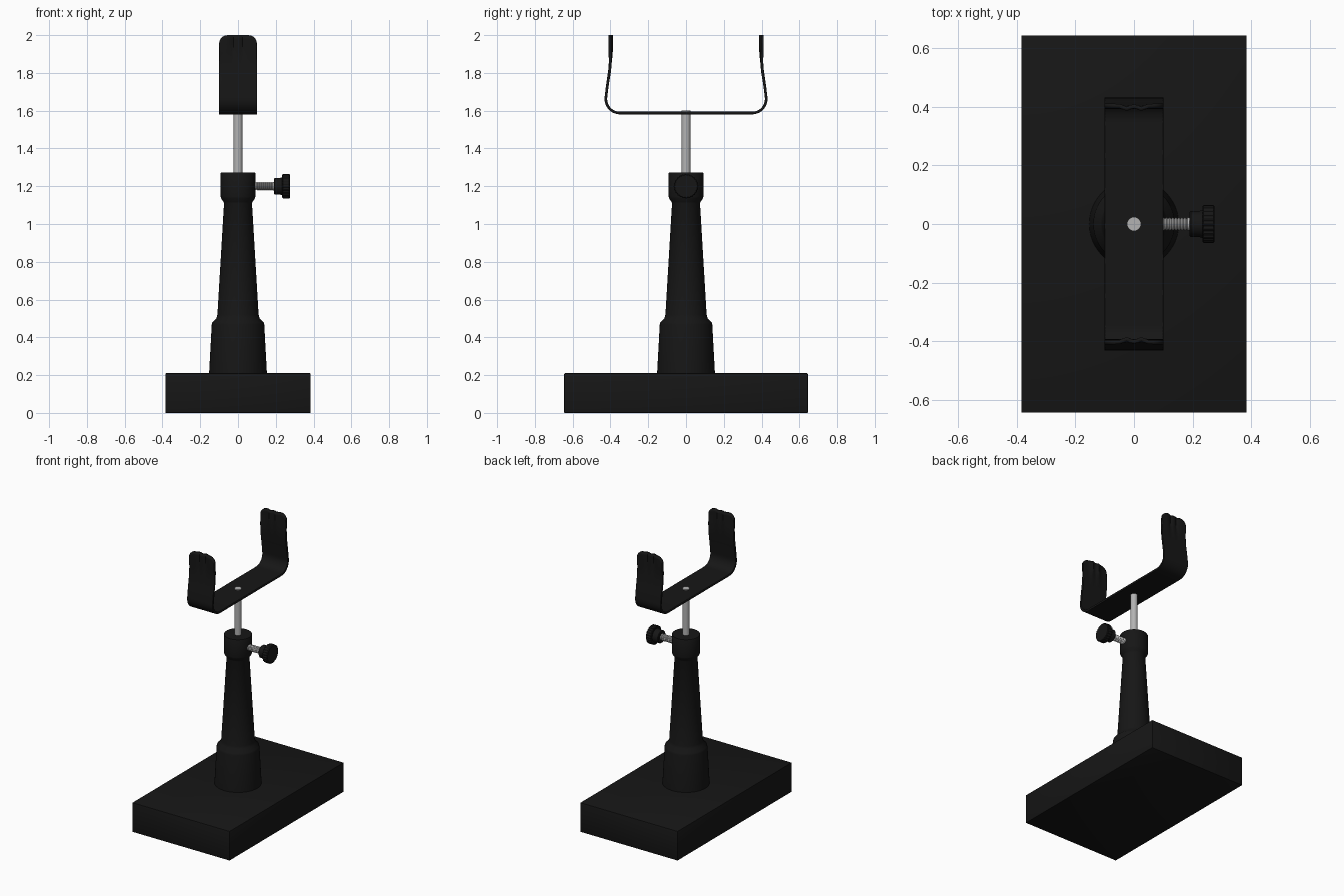
import bpy, bmesh, math
from mathutils import Matrix

if "Cube" in bpy.data.objects:
    bpy.data.objects.remove(bpy.data.objects["Cube"])


def material(name, value):
    m = bpy.data.materials.new(name)
    m.diffuse_color = (value, value, value, 1)
    m.use_nodes = True
    m.node_tree.nodes["Principled BSDF"].inputs["Base Color"].default_value = m.diffuse_color
    return m


black = material("black_plastic", 0.008)
steel = material("steel", 0.45)


def finish(name, bm, mat, angle=35):
    bmesh.ops.recalc_face_normals(bm, faces=bm.faces)
    me = bpy.data.meshes.new(name)
    bm.to_mesh(me)
    bm.free()
    ob = bpy.data.objects.new(name, me)
    bpy.context.collection.objects.link(ob)
    me.materials.append(mat)
    bpy.ops.object.select_all(action='DESELECT')
    ob.select_set(True)
    bpy.context.view_layer.objects.active = ob
    bpy.ops.object.shade_smooth_by_angle(angle=math.radians(angle))
    return ob


def lathe(name, profile, mat, sides=48, matrix=None, wobble=None, angle=35):
    """Revolve (radius, height) points about z, capping both ends."""
    bm = bmesh.new()
    rings = []
    for r, z in profile:
        ring = []
        for i in range(sides):
            a = 2 * math.pi * i / sides
            k = r * (wobble(i, r) if wobble else 1)
            ring.append(bm.verts.new((k * math.cos(a), k * math.sin(a), z)))
        rings.append(ring)
    for a, b in zip(rings, rings[1:]):
        for i in range(sides):
            j = (i + 1) % sides
            bm.faces.new((a[i], a[j], b[j], b[i]))
    bm.faces.new(rings[0][::-1])
    bm.faces.new(rings[-1])
    if matrix:
        bm.transform(matrix)
    return finish(name, bm, mat, angle)


# Base block
bm = bmesh.new()
bmesh.ops.create_cube(bm, size=1)
bm.transform(Matrix.Translation((0, 0, 0.105)) @ Matrix.Diagonal((0.77, 1.29, 0.21, 1)))
bmesh.ops.bevel(bm, geom=bm.edges[:], offset=0.004, segments=2, affect='EDGES', profile=0.5)
finish("base", bm, black)

# Tapered column with collar
lathe("column", [(0.153, 0.2), (0.153, 0.21), (0.139, 0.468), (0.136, 0.48), (0.114, 0.502),
                 (0.109, 0.52), (0.074, 1.11), (0.078, 1.118), (0.09, 1.137), (0.092, 1.145),
                 (0.092, 1.268), (0.09, 1.272)], black)

# Sliding rod
lathe("rod", [(0.024, 1.2), (0.024, 1.6)], steel, 32)

# Clamp screw, pointing along +x
along_x = Matrix.Translation((0, 0, 1.2)) @ Matrix.Rotation(math.pi / 2, 4, 'Y')
thread = [(0.018, 0.06)]
for i in range(10):
    x = 0.075 + i * 0.0105
    thread += [(0.018, x), (0.023, x + 0.005)]
thread += [(0.018, 0.18), (0.022, 0.182), (0.022, 0.2)]
lathe("clamp_screw", thread, steel, 24, along_x)
lathe("knob_neck", [(0.04, 0.19), (0.044, 0.194), (0.044, 0.222), (0.05, 0.24)], black, 40, along_x)
lathe("knob_grip", [(0.06, 0.234), (0.065, 0.238), (0.065, 0.271), (0.061, 0.275)], black, 96,
      along_x, wobble=lambda i, r: 1 if i % 4 < 2 else 0.95)

# Cradle: bent strip with a shallow groove near each tip
cy, cz, rad = 0.35, 1.662, 0.0745
half = [(0, cz - rad), (0.12, cz - rad), (0.24, cz - rad)]
for i in range(11):
    a = math.radians(-90 + 98 * i / 10)
    half.append((cy + rad * math.cos(a), cz + rad * math.sin(a)))
half += [(0.418, 1.72), (0.411, 1.77), (0.404, 1.82), (0.398, 1.87),
         (0.394, 1.91), (0.392, 1.95), (0.392, 1.98), (0.392, 2.0)]
path = [(-y, z) for y, z in half[:0:-1]] + half
width, corner = 0.1, 0.045
cols = [-0.1, -0.098, -0.092, -0.08, -0.066, -0.05, -0.036, -0.024, -0.012, 0]
cols += [-x for x in cols[-2::-1]]

bm = bmesh.new()
grid = []
for y, z in path:
    row = []
    for x in cols:
        # rounded tip corners
        d = max(0, abs(x) - (width - corner))
        drop = corner - math.sqrt(corner ** 2 - min(d, corner) ** 2)
        t = max(0, (z - 1.75) / 0.25)
        # groove: edges lean inward, centre outward
        g = min(1, max(0, (z - 1.83) / 0.13))
        g = g * g * (3 - 2 * g)
        bend = g * (0.011 * math.cos(math.pi * min(1, abs(x) / 0.055)) - 0.001)
        row.append(bm.verts.new((x, y + math.copysign(bend, y), z - drop * t)))
    grid.append(row)
for a, b in zip(grid, grid[1:]):
    for i in range(len(cols) - 1):
        bm.faces.new((a[i], a[i + 1], b[i + 1], b[i]))
cradle = finish("cradle", bm, black)
solid = cradle.modifiers.new("thickness", 'SOLIDIFY')
solid.thickness = 0.014
solid.offset = 0
